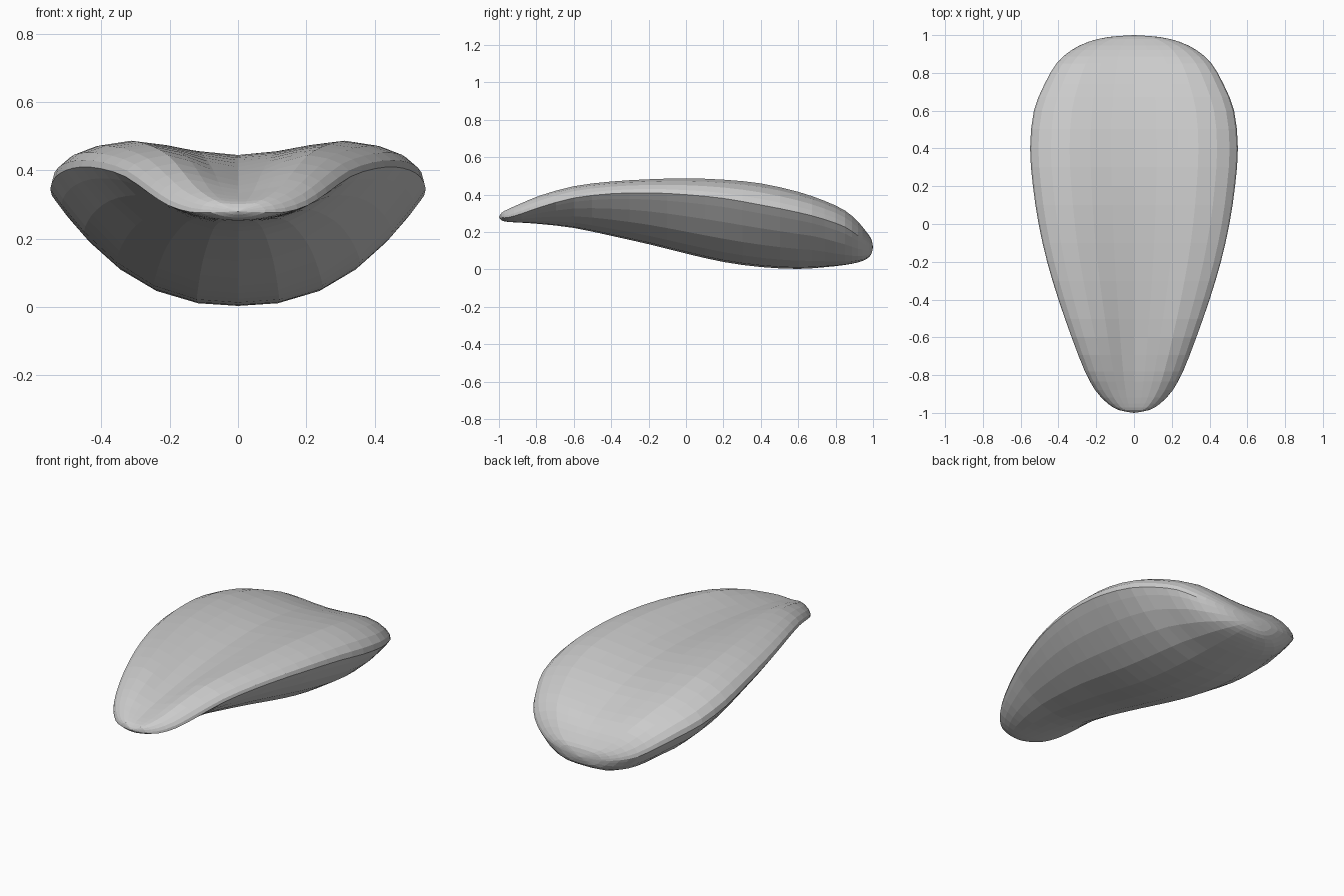
import bpy, bmesh
from math import acos

if "Cube" in bpy.data.objects:
    bpy.data.objects.remove(bpy.data.objects["Cube"])

# Stations along y: y, half width, bottom z, side edge z, rim top z, centre top z
STATIONS = [
    (-1.0, 0, .28, .28, .28, .28),
    (-.985, .08, .262, .277, .304, .301),
    (-.95, .14, .254, .278, .323, .315),
    (-.88, .205, .25, .298, .354, .333),
    (-.78, .26, .243, .333, .395, .355),
    (-.6, .33, .222, .382, .445, .383),
    (-.4, .40, .18, .405, .47, .41),
    (-.2, .46, .135, .41, .482, .43),
    (0, .505, .085, .40, .487, .442),
    (.2, .535, .04, .38, .48, .445),
    (.4, .55, .013, .345, .46, .43),
    (.6, .53, .003, .305, .415, .395),
    (.74, .474, .012, .268, .367, .347),
    (.85, .41, .024, .227, .315, .30),
    (.92, .332, .038, .18, .255, .25),
    (.965, .24, .056, .15, .2, .2),
    (.99, .135, .08, .13, .163, .165),
    (1.0, 0, .12, .12, .12, .12),
]


def tangent(i):
    """Slope of every station value over the rounded lengthwise angle."""
    a, c = STATIONS[max(0, i - 1)], STATIONS[min(len(STATIONS) - 1, i + 1)]
    dt = acos(-c[0]) - acos(-a[0])
    return [(q - p) / dt for p, q in zip(a, c)]


def midpoint(i):
    """Smooth in-between station (Hermite midpoint)."""
    b, c = STATIONS[i], STATIONS[i + 1]
    h = acos(-c[0]) - acos(-b[0])
    return tuple((p + q) / 2 + h / 8 * (m - n)
                 for p, q, m, n in zip(b, c, tangent(i), tangent(i + 1)))


def half_section(y, w, bottom, edge, rim, centre):
    """Right half of a cross-section, from bottom centre to top centre."""
    round_end = max(0, (y - .7) / .3)          # underside gets rounder at the back
    power = 2.3 + .2 * y + 1.2 * round_end
    pts = [(u * w, bottom + (edge - bottom) * u ** power)
           for u in (0, .22, .45, .65, .82, .94)]
    pts.append((w, edge))
    pts += [(u * w, rim - f * (rim - edge))
            for u, f in ((.985, .72), (.92, .42), (.8, .16), (.62, 0))]
    pts += [(u * w, centre + f * (rim - centre)) for u, f in ((.42, .72), (.22, .28), (0, 0))]
    return pts


# Padded seat shell, lofted through the cross-sections
sections = []
for i, s in enumerate(STATIONS):
    sections.append(s)
    if i < len(STATIONS) - 1:
        sections.append(midpoint(i))

bm = bmesh.new()
rings = []
for s in sections[1:-1]:
    half = half_section(*s)
    loop = half + [(-x, z) for x, z in half[-2:0:-1]]
    rings.append([bm.verts.new((x, s[0], z)) for x, z in loop])
n = len(rings[0])
for a, b in zip(rings, rings[1:]):
    for k in range(n):
        bm.faces.new((a[k], a[(k + 1) % n], b[(k + 1) % n], b[k]))

# Nose and tail caps
for ring, s in ((rings[0], sections[0]), (rings[-1], sections[-1])):
    tip = bm.verts.new((0, s[0], s[2]))
    for k in range(n):
        bm.faces.new((ring[k], ring[(k + 1) % n], tip))
bmesh.ops.recalc_face_normals(bm, faces=bm.faces)

mesh = bpy.data.meshes.new("seat_pad")
bm.to_mesh(mesh)
bm.free()
seat = bpy.data.objects.new("seat_pad", mesh)
bpy.context.collection.objects.link(seat)
